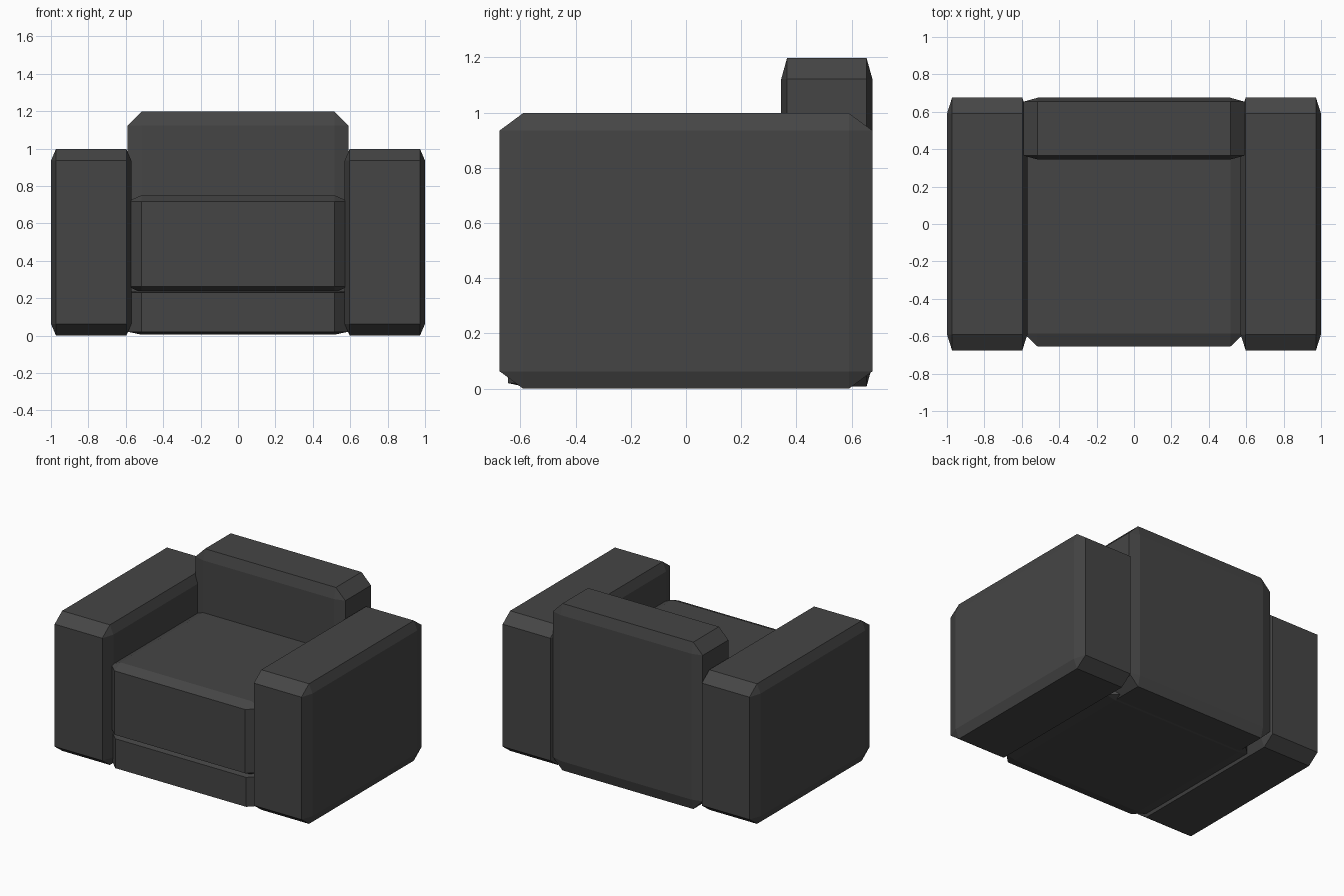
import bpy, bmesh
from mathutils import Vector

if "Cube" in bpy.data.objects:
    bpy.data.objects.remove(bpy.data.objects["Cube"])

BEVEL = 0.063  # chamfer as a fraction of each dimension

fabric = bpy.data.materials.new("dark_fabric")
fabric.diffuse_color = (0.06, 0.06, 0.06, 1)
fabric.use_nodes = True
fabric.node_tree.nodes["Principled BSDF"].inputs["Base Color"].default_value = fabric.diffuse_color


def block(name, lo, hi):
    """Chamfered unit cube stretched to fill the box lo..hi."""
    lo, hi = Vector(lo), Vector(hi)
    bm = bmesh.new()
    bmesh.ops.create_cube(bm, size=1)
    bmesh.ops.bevel(bm, geom=bm.edges[:], offset=BEVEL, offset_type='OFFSET',
                    segments=1, profile=0.5, affect='EDGES')
    bmesh.ops.scale(bm, vec=hi - lo, verts=bm.verts)
    bmesh.ops.translate(bm, vec=(lo + hi) / 2, verts=bm.verts)
    mesh = bpy.data.meshes.new(name)
    bm.to_mesh(mesh)
    bm.free()
    mesh.materials.append(fabric)
    obj = bpy.data.objects.new(name, mesh)
    bpy.context.collection.objects.link(obj)
    return obj


# Armrests, one on each side
block("armrest_left", (-1.0, -0.675, 0.0), (-0.57, 0.675, 0.998))
block("armrest_right", (0.57, -0.675, 0.0), (1.0, 0.675, 0.998))

# Backrest, reaching nearly to the floor
block("backrest", (-0.59, 0.345, 0.008), (0.59, 0.675, 1.197))

# Seat cushion resting on the base, both running under the backrest
block("seat_cushion", (-0.59, -0.655, 0.23), (0.59, 0.46, 0.75))
block("base", (-0.59, -0.645, 0.005), (0.59, 0.5, 0.245))
